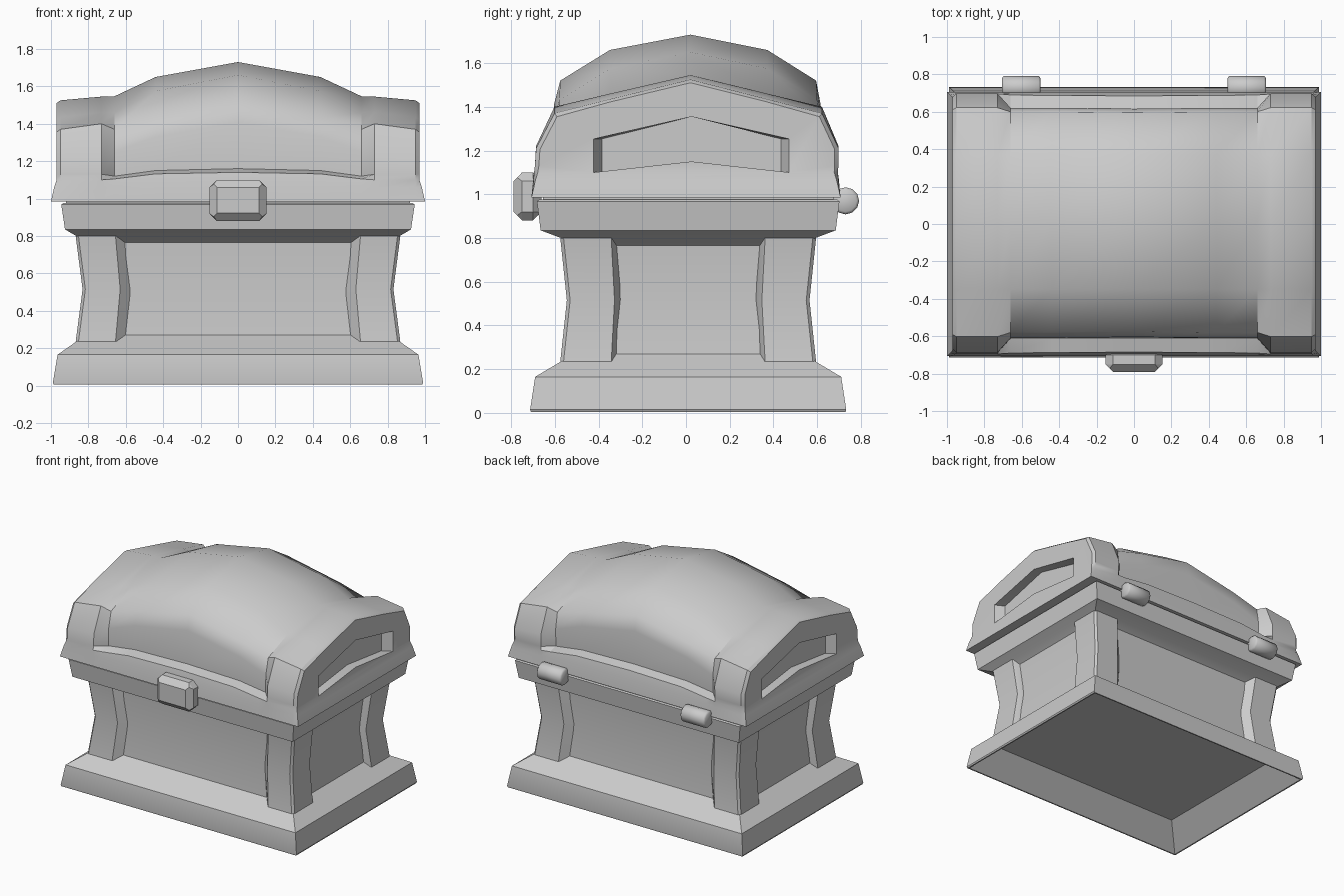
import bpy, bmesh, math

if "Cube" in bpy.data.objects:
    bpy.data.objects.remove(bpy.data.objects["Cube"])

CY = 0.01  # the box sits slightly behind the origin because the latch sticks out


def make_object(name, bm, smooth=30):
    bmesh.ops.remove_doubles(bm, verts=bm.verts, dist=1e-5)
    bmesh.ops.recalc_face_normals(bm, faces=bm.faces)
    me = bpy.data.meshes.new(name)
    bm.to_mesh(me)
    bm.free()
    ob = bpy.data.objects.new(name, me)
    bpy.context.collection.objects.link(ob)
    if smooth:
        smooth_by_angle(ob, smooth)
    return ob


def smooth_by_angle(ob, degrees):
    bpy.ops.object.select_all(action='DESELECT')
    ob.select_set(True)
    bpy.context.view_layer.objects.active = ob
    bpy.ops.object.shade_smooth_by_angle(angle=math.radians(degrees))


def bridge(bm, rings):
    """Join equal closed rings of points with quads; returns the vertex rings."""
    vr = [[bm.verts.new(p) for p in ring] for ring in rings]
    n = len(vr[0])
    for a, b in zip(vr, vr[1:]):
        for i in range(n):
            j = (i + 1) % n
            bm.faces.new((a[i], a[j], b[j], b[i]))
    return vr


def prism(name, rings, smooth=30):
    bm = bmesh.new()
    vr = bridge(bm, rings)
    bm.faces.new(vr[0])
    bm.faces.new(vr[-1])
    return make_object(name, bm, smooth)


# Plinth, recessed panels and rim: one stack of rectangles, hollow underneath
stack = [(.81, .55, .16), (.975, .71, .005), (.985, .72, .005), (.99, .723, .015),
         (.965, .70, .165), (.865, .582, .235), (.817, .525, .27), (.795, .51, .515),
         (.817, .525, .765), (.865, .582, .80), (.925, .675, .835), (.945, .692, .968),
         (.935, .682, .975), (.92, .665, .975), (.92, .665, .987)]
prism("chest_body", [[(sx * hx, CY + sy * hy, z)
                      for sx, sy in ((-1, -1), (1, -1), (1, 1), (-1, 1))]
                     for hx, hy, z in stack])

# Corner posts: L-shaped plan, pinched at the middle
post_rings = []
for z, dx, dy, w in ((.235, 0, 0, 0), (.515, .037, .03, .025), (.80, 0, 0, 0)):
    X, Y = .868 - dx, .585 - dy
    post_rings.append([(X, Y - .015, z), (X - .015, Y, z), (.655 - w, Y, z),
                       (.583 - w * .7, .50, z), (.583 - w * .7, .312 - w * .5, z),
                       (.78, .312 - w * .5, z), (X, .352 - w * .6, z)])
for sx, side in ((-1, "left"), (1, "right")):
    for sy, end in ((-1, "front"), (1, "back")):
        prism(f"{end}_{side}_post",
              [[(sx * x, CY + sy * y, z) for x, y, z in r] for r in post_rings])

# Lid: half profiles (y, z) lofted along x, from the bulging dome to the end caps
sections = [
    (0, [(.707, .985), (.698, 1.08), (.685, 1.14), (.615, 1.16), (.61, 1.41), (.585, 1.52), (.36, 1.66), (0, 1.73)]),
    (.44, [(.707, .985), (.698, 1.08), (.687, 1.132), (.615, 1.15), (.615, 1.33), (.59, 1.43), (.36, 1.575), (0, 1.65)]),
    (.66, [(.707, .985), (.698, 1.07), (.69, 1.105), (.615, 1.12), (.615, 1.25), (.59, 1.37), (.36, 1.46), (0, 1.547)]),
    (.73, [(.707, .985), (.698, 1.06), (.695, 1.10), (.694, 1.13), (.692, 1.22), (.612, 1.40), (.36, 1.46), (0, 1.545)]),
    (.95, [(.707, .985), (.698, 1.06), (.695, 1.10), (.694, 1.13), (.692, 1.21), (.612, 1.37), (.36, 1.435), (0, 1.525)]),
    (.97, [(.707, .985), (.69, 1.06), (.678, 1.10), (.676, 1.13), (.674, 1.205), (.60, 1.355), (.36, 1.422), (0, 1.51)])]
full = [(-x, p) for x, p in sections[:0:-1]] + sections
row_shift = (0, 0, 0, .003, .006, .01, .012, .02)  # crown leans a little to the back


def lid_x(x, row):  # flared lip along the bottom of both ends
    flare = (1.0, .983)
    return math.copysign(flare[row], x) if abs(x) > .96 and row < 2 else x


bm = bmesh.new()
rings = []
for x, prof in full:
    half = [(lid_x(x, i), y, z, row_shift[i]) for i, (y, z) in enumerate(prof)]
    rings.append([(px, c - y, z) for px, y, z, c in half] +
                 [(px, c + y, z) for px, y, z, c in half[-2::-1]])
vr = bridge(bm, rings)
for ring in (vr[0], vr[-1]):
    # two flared strips, then one flat end face
    n = len(ring)
    for i in (0, 1):
        bm.faces.new((ring[i], ring[i + 1], ring[n - 2 - i], ring[n - 1 - i]))
    bm.faces.new(ring[2:n - 2])
lid = make_object("lid", bm, 0)

# Recessed chevron panel in each lid end
for s in (-1, 1):
    cut_rings = []
    for x, hw in ((.90, .41), (.97, .447), (1.03, .479)):
        cut_rings.append([(s * x, .025 + y, z) for y, z in
                          ((-hw, 1.10), (0, 1.15), (hw, 1.10),
                           (hw, 1.253), (0, 1.355), (-hw, 1.253))])
    cutter = prism("panel_cutter", cut_rings, 0)
    mod = lid.modifiers.new("panel", 'BOOLEAN')
    mod.operation, mod.solver, mod.object = 'DIFFERENCE', 'EXACT', cutter
    bpy.context.view_layer.objects.active = lid
    bpy.ops.object.modifier_apply(modifier=mod.name)
    bpy.data.objects.remove(cutter)
smooth_by_angle(lid, 30)
# keep the dome itself soft
vs = lid.data.vertices
for e in lid.data.edges:
    a, b = (vs[i].co for i in e.vertices)
    if min(a.z, b.z) > 1.2 and max(abs(a.x), abs(b.x)) < .67 and min(abs(a.x), abs(b.x)) < .65:
        e.use_edge_sharp = False

# Latch: chamfered block
prism("latch", [[(sx * (.153 - c), y, .99 + sz * (.11 - c))
                 for sx, sz in ((-1, -1), (1, -1), (1, 1), (-1, 1))]
                for y, c in ((-.66, 0), (-.75, 0), (-.79, .042))], 0)
latch = bpy.data.objects["latch"]
bev = latch.modifiers.new("corners", 'BEVEL')
bev.limit_method, bev.angle_limit = 'ANGLE', math.radians(80)
bev.width, bev.segments = .04, 1

# Hinges: short barrels with softened ends at the back
for s, side in ((-1, "left"), (1, "right")):
    prism(f"{side}_hinge", [[(s * .603 + d, .73 + r * math.cos(a), .97 + r * math.sin(a))
                             for a in (math.tau * i / 12 for i in range(12))]
                            for d, r in ((-.103, .05), (-.093, .062), (.093, .062), (.103, .05))], 60)
